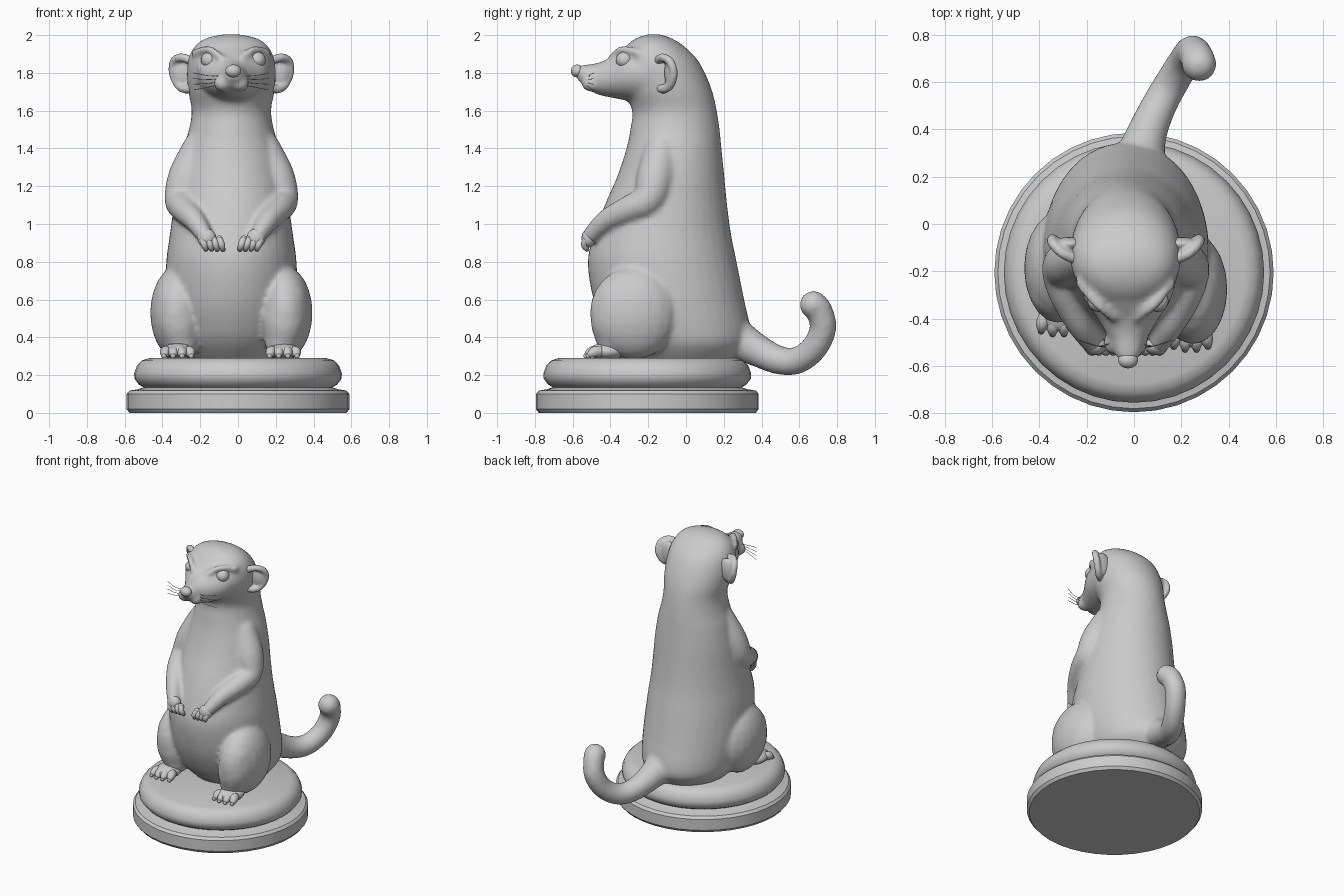
import bpy, bmesh
from math import cos, sin, pi
from mathutils import Vector, Matrix

if "Cube" in bpy.data.objects:
    bpy.data.objects.remove(bpy.data.objects["Cube"])

CX = -0.035  # the animal sits slightly left of the plinth centre
ANG = [2 * pi * i / 40 for i in range(40)]


def interp(keys, steps):
    """Catmull-Rom interpolation of tuples of any length."""
    out = []
    for i in range(len(keys) - 1):
        p0, p1 = keys[max(i - 1, 0)], keys[i]
        p2, p3 = keys[i + 1], keys[min(i + 2, len(keys) - 1)]
        for s in range(steps):
            t = s / steps
            out.append(tuple(
                0.5 * (2 * b + (c - a) * t + (2 * a - 5 * b + 4 * c - d) * t * t
                       + (3 * b - a - 3 * c + d) * t ** 3)
                for a, b, c, d in zip(p0, p1, p2, p3)))
    out.append(tuple(keys[-1]))
    return out


def loft(bm, rings):
    """Closed skin over rings of points."""
    loops = [[bm.verts.new(p) for p in ring] for ring in rings]
    n = len(loops[0])
    faces = [bm.faces.new((a[i], a[(i + 1) % n], b[(i + 1) % n], b[i]))
             for a, b in zip(loops, loops[1:]) for i in range(n)]
    faces += [bm.faces.new(loops[0][::-1]), bm.faces.new(loops[-1])]
    bmesh.ops.recalc_face_normals(bm, faces=faces)


def ball(bm, c, r):
    """Ellipsoid with centre c and radii r."""
    lat = [pi * (j + .15) / 12.3 for j in range(13)]
    loft(bm, [[(c[0] + r[0] * sin(t) * cos(a), c[1] + r[1] * sin(t) * sin(a),
                c[2] - r[2] * cos(t)) for a in ANG[::2]] for t in lat])


def limb(bm, keys, steps=4):
    """Round-ended tapered tube; keys are x, y, z, radius."""
    pts = interp(keys, steps)
    pos = [Vector(p[:3]) for p in pts]
    last = len(pos) - 1
    u, rings = Vector((.31, .52, .79)), []
    for i, p in enumerate(pos):
        t = (pos[min(i + 1, last)] - pos[max(i - 1, 0)]).normalized()
        u = (u - t * u.dot(t)).normalized()
        v = t.cross(u)
        rings.append([p + pts[i][3] * (u * cos(a) + v * sin(a)) for a in ANG[::2]])
    loft(bm, rings)
    for p in (pts[0], pts[-1]):
        ball(bm, p[:3], (p[3],) * 3)


def finish(bm, name, voxel=None, smooth=0):
    me = bpy.data.meshes.new(name)
    bm.to_mesh(me)
    bm.free()
    ob = bpy.data.objects.new(name, me)
    bpy.context.collection.objects.link(ob)
    for p in me.polygons:
        p.use_smooth = True
    if voxel:
        m = ob.modifiers.new("blend", 'REMESH')
        m.mode, m.voxel_size, m.use_smooth_shade = 'VOXEL', voxel, True
        s = ob.modifiers.new("soften", 'SMOOTH')
        s.factor, s.iterations = 0.5, smooth
    return ob


def sided(keys, s):
    """Place keys given as offsets from the centre line on side s."""
    return [(CX + s * k[0], *k[1:]) for k in keys]


# Plinth: turned profile
bm = bmesh.new()
profile = [(.575, 0), (.59, .02), (.59, .10), (.575, .118), (.53, .125), (.50, .135),
           (.525, .15), (.548, .18), (.55, .21), (.535, .25), (.51, .277), (.47, .29)]
loft(bm, [[(r * cos(a), -.205 + r * sin(a), z) for a in ANG] for r, z in profile])
plinth = finish(bm, "plinth")
bpy.context.view_layer.objects.active = plinth
plinth.select_set(True)
bpy.ops.object.shade_smooth_by_angle(angle=0.6)

# Torso and skull: z, front y, back y, half width
bm = bmesh.new()
torso = [(.275, -.28, .26, .24), (.36, -.37, .335, .31), (.45, -.43, .34, .335),
         (.60, -.49, .308, .35), (.80, -.52, .268, .345), (.95, -.485, .238, .325),
         (1.10, -.43, .218, .305), (1.25, -.365, .203, .285), (1.40, -.315, .188, .255),
         (1.50, -.295, .178, .225), (1.60, -.285, .163, .21), (1.70, -.33, .14, .228),
         (1.80, -.36, .10, .235), (1.88, -.36, .053, .225), (1.945, -.315, -.015, .19),
         (1.985, -.26, -.08, .13), (2.004, -.20, -.14, .04)]
loft(bm, [[(CX + w * cos(a), (f + b) / 2 + (b - f) / 2 * sin(a), z) for a in ANG]
          for z, f, b, w in interp(torso, 4)])

# Snout: y, centre z, half width, half height
snout = [(-.20, 1.80, .215, .17), (-.32, 1.795, .18, .14), (-.40, 1.775, .13, .105),
         (-.48, 1.77, .083, .08), (-.55, 1.792, .055, .05), (-.58, 1.80, .03, .03)]
loft(bm, [[(CX + .01 + rx * cos(a), y, z + rz * sin(a)) for a in ANG]
          for y, z, rx, rz in interp(snout, 4)])

# Tail
limb(bm, [(.01, .22, .42, .12), (.05, .37, .335, .088), (.10, .49, .28, .076),
          (.155, .59, .278, .072), (.21, .68, .345, .07), (.245, .726, .45, .071),
          (.265, .705, .54, .071), (.275, .675, .572, .074)])

for s in (-1, 1):
    # Shoulder and arm
    limb(bm, sided([(.17, -.13, 1.40, .09), (.235, -.16, 1.25, .10), (.27, -.20, 1.13, .085),
                    (.25, -.30, 1.08, .072), (.195, -.42, 1.02, .058),
                    (.145, -.50, .945, .045)], s))
    # Thigh and shin; the left leg sits further back
    dy = -.045 * s
    ball(bm, (CX + s * .285, -.23 + dy, .53), (.145, .235, .245))
    limb(bm, sided([(.29, -.33 + dy, .60, .11), (.28, -.345 + dy, .48, .115),
                    (.265, -.34 + dy, .38, .09)], s))
    # Brow, muzzle pad and lower eyelid
    limb(bm, sided([(.05, -.40, 1.875, .018), (.12, -.34, 1.925, .02),
                    (.195, -.25, 1.905, .02)], s))
    ball(bm, (CX + s * .045, -.50, 1.745), (.05, .055, .045))
    limb(bm, sided([(.075, -.385, 1.85, .012), (.12, -.365, 1.815, .014),
                    (.17, -.31, 1.83, .014)], s))
finish(bm, "body", .015, 5)

for s, side in ((-1, "left"), (1, "right")):
    # Ear: curled rim around a thin membrane
    bm = bmesh.new()
    limb(bm, sided([(.20, -.15, 1.86, .025), (.265, -.125, 1.882, .022), (.305, -.085, 1.86, .022),
                    (.31, -.065, 1.80, .022), (.285, -.08, 1.74, .022),
                    (.25, -.11, 1.715, .023), (.20, -.14, 1.72, .025)], s))
    ball(bm, (CX + s * .24, -.085, 1.80), (.07, .03, .085))
    finish(bm, side + "_ear", .009, 3)

    # Eye
    bm = bmesh.new()
    ball(bm, (CX + .01 + s * .125, -.325, 1.868), (.046, .046, .044))
    finish(bm, side + "_eye")

    # Forepaw with four fingers
    bm = bmesh.new()
    ball(bm, (CX + s * .13, -.515, .925), (.05, .038, .05))
    for i in range(4):
        o = .155 - .03 * i
        limb(bm, sided([(o, -.525, .92, .019), (o - .012, -.538, .89, .019),
                        (o - .02, -.525, .866, .013)], s), 3)
    finish(bm, side + "_forepaw")

    # Hind foot with four toes
    bm = bmesh.new()
    fx, fy = (.24, -.45) if s > 0 else (-.32, -.385)
    ball(bm, (fx, fy + .03, .325), (.085, .10, .045))
    for i in range(4):
        o = -.066 + .044 * i
        ty = fy - .055 + abs(i - 1.5) * .012
        limb(bm, [(fx + o * .8, fy, .325, .028), (fx + o, ty, .322, .029),
                  (fx + o * 1.1, ty - .03, .302, .014)], 3)
    finish(bm, side + "_foot")

    # Whiskers: fine curved hairs
    cu = bpy.data.curves.new(side + "_whiskers", 'CURVE')
    cu.dimensions, cu.bevel_depth, cu.bevel_resolution = '3D', .0018, 0
    for k in range(4):
        hair = [(.05, -.50 - .01 * k, 1.785 - .015 * k), (.12, -.515, 1.785 - .02 * k),
                (.20, -.49, 1.80 - .03 * k)]
        sp = cu.splines.new('POLY')
        pts = interp(sided(hair, s), 4)
        sp.points.add(len(pts) - 1)
        for q, p in zip(sp.points, pts):
            q.co = (*p, 1)
    bpy.context.collection.objects.link(bpy.data.objects.new(side + "_whiskers", cu))

# Nose
bm = bmesh.new()
ball(bm, (CX + .01, -.575, 1.81), (.042, .035, .034))
finish(bm, "nose")
